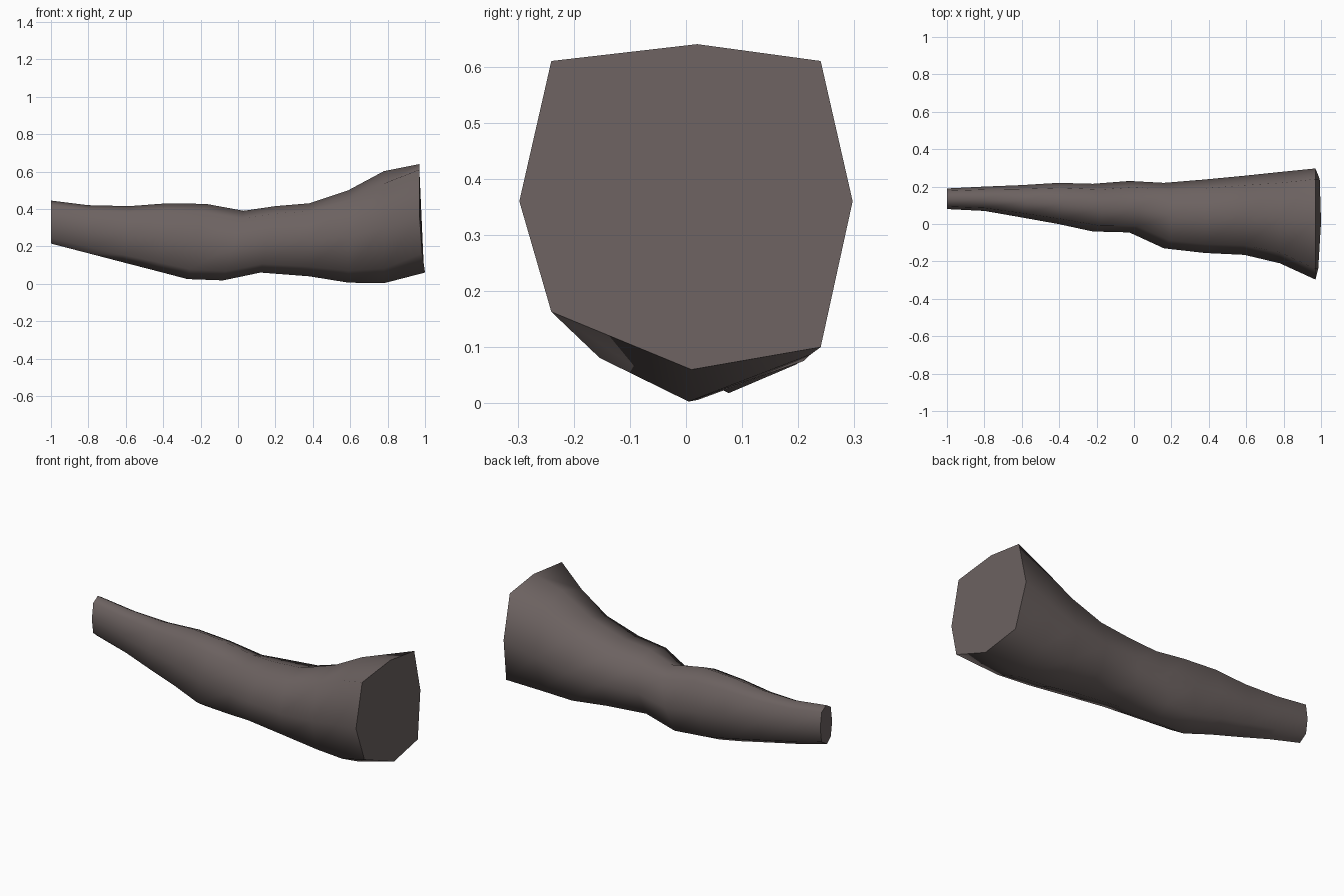
import bpy, bmesh, math

if "Cube" in bpy.data.objects:
    bpy.data.objects.remove(bpy.data.objects["Cube"])

# Colour
skin = bpy.data.materials.new("grey brown")
skin.diffuse_color = (0.15, 0.122, 0.118, 1)
skin.use_nodes = True
skin.node_tree.nodes["Principled BSDF"].inputs["Base Color"].default_value = skin.diffuse_color

# Limb stations: x at top, x at bottom, z top, z bottom, y front, y back
STATIONS = [
    (-1.00, -1.00, .445, .215, .080, .190),
    (-0.80, -0.80, .420, .163, .070, .200),
    (-0.58, -0.62, .415, .116, .035, .208),
    (-0.38, -0.43, .430, .067, .000, .220),
    (-0.17, -0.27, .427, .025, -.040, .215),
    (0.03, -0.08, .390, .018, -.045, .230),
    (0.20, 0.12, .415, .060, -.130, .220),
    (0.38, 0.38, .430, .040, -.155, .238),
    (0.59, 0.59, .500, .006, -.165, .258),
    (0.78, 0.78, .602, .003, -.210, .278),
]
# Eight-sided section, in half widths and half heights
SECTION = [(0, 1), (.76, .78), (1, 0), (.77, -.72),
           (-.12, -1), (-.77, -.74), (-1, 0), (-.76, .78)]
# Flared open end of the limb
END = [(.97, .02, .64), (.97, .24, .61), (.97, .297, .36), (.993, .24, .10),
       (1.0, .01, .06), (.985, -.24, .163), (.97, -.297, .36), (.97, -.24, .61)]

bm = bmesh.new()
rings = []
for xt, xb, zt, zb, y0, y1 in STATIONS:
    ring = []
    for u, v in SECTION:
        t = (v + 1) / 2
        ring.append(bm.verts.new((xb + (xt - xb) * t,
                                  (y0 + y1) / 2 + u * (y1 - y0) / 2,
                                  zb + (zt - zb) * t)))
    rings.append(ring)
rings.append([bm.verts.new(p) for p in END])

# Skin the rings and close both ends
for a, b in zip(rings, rings[1:]):
    for i in range(8):
        j = (i + 1) % 8
        bm.faces.new((a[i], a[j], b[j], b[i]))
bm.faces.new(rings[0])
bm.faces.new(rings[-1])
bmesh.ops.recalc_face_normals(bm, faces=bm.faces)

mesh = bpy.data.meshes.new("limb")
bm.to_mesh(mesh)
bm.free()
mesh.materials.append(skin)
limb = bpy.data.objects.new("limb", mesh)
bpy.context.collection.objects.link(limb)
bpy.context.view_layer.objects.active = limb
limb.select_set(True)
bpy.ops.object.shade_smooth_by_angle(angle=math.radians(65))
